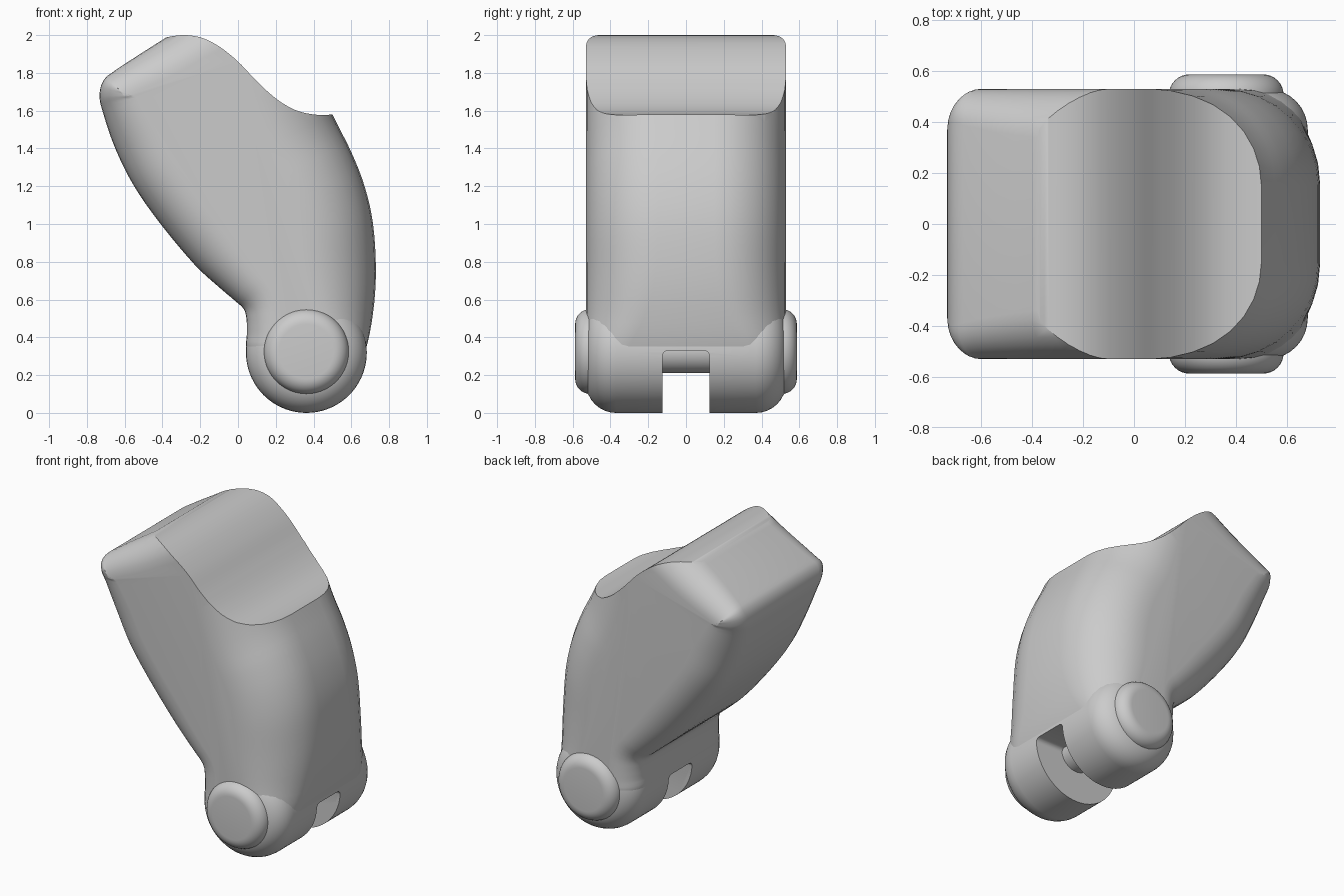
import bpy
import bmesh
import math
from mathutils import Vector

cube = bpy.data.objects.get("Cube")
if cube:
    bpy.data.objects.remove(cube, do_unlink=True)

grey = bpy.data.materials.new("plain_grey")
grey.use_nodes = True
grey.diffuse_color = (0.6, 0.6, 0.6, 1)
grey.node_tree.nodes["Principled BSDF"].inputs["Base Color"].default_value = (0.6, 0.6, 0.6, 1)


def spline(pts, steps, closed=True):
    """Smooth curve through the points (Catmull-Rom)."""
    pts = [Vector(p) for p in pts]
    n = len(pts)
    out = []
    for i in range(n if closed else n - 1):
        ids = [i - 1, i, i + 1, i + 2]
        ids = [k % n if closed else min(max(k, 0), n - 1) for k in ids]
        a, b, c, d = (pts[k] for k in ids)
        for s in range(steps):
            t = s / steps
            out.append(b + (c - a) * (t / 2) + (2 * a - 5 * b + 4 * c - d) * (t * t / 2)
                       + (3 * b - a - 3 * c + d) * (t ** 3 / 2))
    return out if closed else out + [pts[-1]]


def loft(name, rings):
    """Closed solid from matching rings of points, capped at both ends."""
    bm = bmesh.new()
    loops = [[bm.verts.new(p) for p in ring] for ring in rings]
    n = len(loops[0])
    for lo, hi in zip(loops, loops[1:]):
        for i in range(n):
            j = (i + 1) % n
            bm.faces.new((lo[i], lo[j], hi[j], hi[i]))
    bm.faces.new(loops[0][::-1])
    bm.faces.new(loops[-1])
    mesh = bpy.data.meshes.new(name)
    bm.to_mesh(mesh)
    bm.free()
    mesh.materials.append(grey)
    obj = bpy.data.objects.new(name, mesh)
    bpy.context.collection.objects.link(obj)
    return obj


def slab(name, outline, half, y=0.0, steps=8):
    """Clockwise (x, z, rim radius) outline, extruded along y with rounded rims."""
    n = len(outline)
    inward = []
    for i in range(n):
        t = outline[(i + 1) % n] - outline[i - 1]
        inward.append(Vector((t.y, -t.x)).normalized())
    angles = [math.pi / 2 * k / steps for k in range(steps + 1)]
    rings = []
    for side, a in [(-1, a) for a in reversed(angles)] + [(1, a) for a in angles]:
        ring = []
        for p, nrm in zip(outline, inward):
            shift = nrm * p.z * (1 - math.cos(a))
            depth = half - p.z * (1 - math.sin(a))
            ring.append((p.x + shift.x, y + side * depth, p.y + shift.y))
        rings.append(ring)
    return loft(name, rings)


def disc(cx, cz, radius, rim, count=72):
    return [Vector((cx + radius * math.cos(-math.tau * i / count),
                    cz + radius * math.sin(-math.tau * i / count), rim)) for i in range(count)]


def cut(obj, cutter):
    """Subtract the cutter, taking the first solver that gives a real cut."""
    before = len(obj.data.polygons)
    mod = obj.modifiers.new("cut", "BOOLEAN")
    mod.operation = "DIFFERENCE"
    mod.object = cutter
    mod.use_self = True
    for solver in ("MANIFOLD", "EXACT", "FLOAT"):
        mod.solver = solver
        bpy.context.view_layer.update()
        graph = bpy.context.evaluated_depsgraph_get()
        result = bpy.data.meshes.new_from_object(obj.evaluated_get(graph))
        if len(result.polygons) > before // 4 and len(result.polygons) != before:
            obj.data = result
            break
    obj.modifiers.remove(mod)


# Curved main body; its lower end follows the hinge barrel just inside it
body = slab("body", spline([
    (0.05, 0.32, 0.16), (0.047, 0.42, 0.16), (0.045, 0.495, 0.16), (0.03, 0.55, 0.17),
    (-0.02, 0.597, 0.18), (-0.1, 0.665, 0.2), (-0.23, 0.785, 0.23), (-0.41, 1.0, 0.24),
    (-0.55, 1.2, 0.24), (-0.65, 1.4, 0.24), (-0.715, 1.59, 0.2), (-0.733, 1.68, 0.16),
    (-0.712, 1.76, 0.13), (-0.64, 1.82, 0.15), (-0.4, 1.975, 0.19), (-0.1, 2.16, 0.19),
    (0.05, 2.2, 0.16), (0.2, 2.12, 0.18), (0.36, 1.88, 0.32), (0.5, 1.58, 0.38),
    (0.6, 1.38, 0.38), (0.67, 1.2, 0.38), (0.715, 1.0, 0.38), (0.73, 0.75, 0.37),
    (0.715, 0.53, 0.32), (0.672, 0.32, 0.22), (0.58, 0.1, 0.17), (0.36, 0.012, 0.16),
    (0.14, 0.1, 0.16)], 4), 0.53)

# Hinge barrel
HX, HZ = 0.362, 0.32
hinge = slab("hinge_barrel", disc(HX, HZ, 0.32, 0.16), 0.53)

# Saddle scoop across the top
curve = spline([(-0.6, 1.9), (-0.45, 1.965), (-0.37, 1.99), (-0.28, 2.0), (-0.19, 1.985),
                (-0.1, 1.94), (0.0, 1.86), (0.1, 1.755), (0.2, 1.665), (0.3, 1.605),
                (0.4, 1.58), (0.5, 1.58), (0.6, 1.6), (0.9, 1.7)], 5, closed=False)
profile = [Vector((-0.6, 2.6)), Vector((0.9, 2.6))] + curve[::-1]
scoop = loft("scoop_cutter", [[(p.x, y, p.y) for p in profile] for y in (-0.8, 0.8)])

# Slot between the two hinge lugs, with rounded upper corners
W, TOP, R = 0.125, 0.33, 0.03
corner = [math.pi / 2 * k / 5 for k in range(6)]
section = [(W - R + R * math.cos(a), TOP - R + R * math.sin(a)) for a in corner]
section += [(-y, z) for y, z in reversed(section)] + [(-W, -0.2), (W, -0.2)]
slot = loft("slot_cutter", [[(x, y, z) for y, z in section] for x in (1.0, -0.4)][::-1])

cut(body, scoop)
for part in (body, hinge):
    cut(part, slot)
for helper in (scoop, slot):
    bpy.data.objects.remove(helper, do_unlink=True)

# Cross pin and its two end caps
parts = [body, hinge, slab("pin_rod", disc(HX, 0.325, 0.115, 0.02), 0.4, steps=3)]
for label, side in (("front", -1), ("back", 1)):
    parts.append(slab(label + "_pin_cap", disc(HX, 0.325, 0.225, 0.08), 0.09, side * 0.497))

# Smooth shading with crisp cut edges
bpy.ops.object.select_all(action="DESELECT")
for part in parts:
    part.select_set(True)
bpy.context.view_layer.objects.active = body
bpy.ops.object.shade_smooth_by_angle(angle=math.radians(30))
